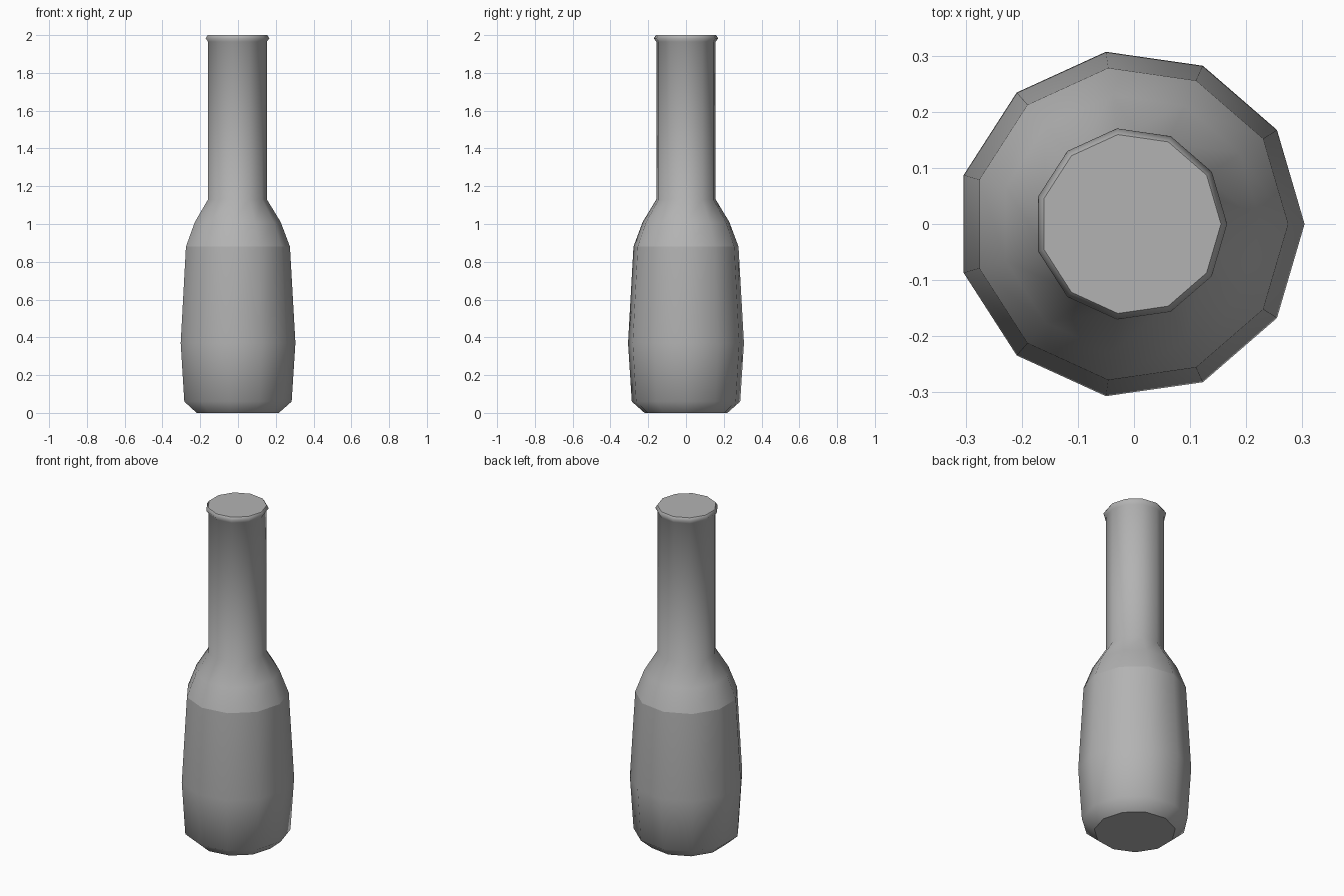
import bpy, bmesh
from math import cos, sin, tau

if "Cube" in bpy.data.objects:
    bpy.data.objects.remove(bpy.data.objects["Cube"])

SIDES = 11
CENTRE_X = -0.006  # an odd-sided ring is off-centre within its bounds

# Bottle profile: radius, height, sharp ring
PROFILE = [
    (0.222, 0.0, True),     # base
    (0.290, 0.06, False),
    (0.310, 0.37, False),   # widest part of body
    (0.281, 0.88, True),    # shoulder crease
    (0.232, 1.01, False),
    (0.159, 1.13, False),   # bottom of neck
    (0.159, 1.965, False),  # top of neck
    (0.172, 1.983, False),  # lip
    (0.161, 2.0, True),     # flat top
]

bm = bmesh.new()
rings = [[bm.verts.new((CENTRE_X + r * cos(tau * i / SIDES),
                        r * sin(tau * i / SIDES), z))
          for i in range(SIDES)] for r, z, _ in PROFILE]

# Side walls
for low, high in zip(rings, rings[1:]):
    for i in range(SIDES):
        j = (i + 1) % SIDES
        bm.faces.new((low[i], low[j], high[j], high[i])).smooth = True

# Base and top caps
bm.faces.new(list(reversed(rings[0])))
bm.faces.new(rings[-1])

# Creases
for ring, (_, _, sharp) in zip(rings, PROFILE):
    if sharp:
        for i in range(SIDES):
            bm.edges.get((ring[i], ring[(i + 1) % SIDES])).smooth = False

mesh = bpy.data.meshes.new("bottle")
bm.to_mesh(mesh)
bm.free()

# Dark grey glass
glass = bpy.data.materials.new("dark_grey")
glass.diffuse_color = (0.45, 0.45, 0.45, 1)
glass.use_nodes = True
glass.node_tree.nodes["Principled BSDF"].inputs["Base Color"].default_value = glass.diffuse_color
mesh.materials.append(glass)
bpy.context.collection.objects.link(bpy.data.objects.new("bottle", mesh))
